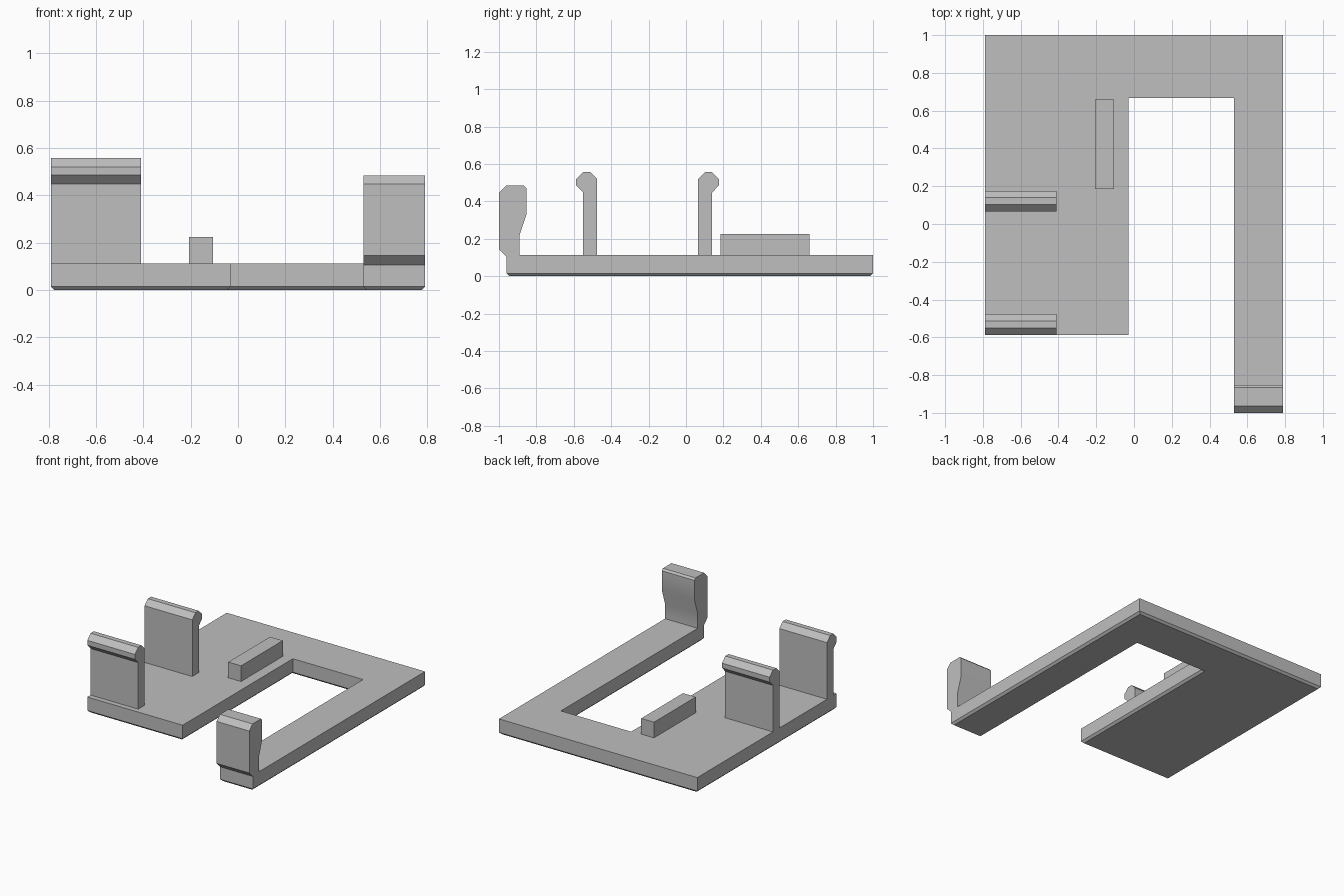
import bpy, bmesh, math
from mathutils import Vector

cube = bpy.data.objects.get("Cube")
if cube:
    bpy.data.objects.remove(cube, do_unlink=True)

grey = bpy.data.materials.new("light_grey")
grey.use_nodes = True
GREY = (0.52, 0.52, 0.52, 1)
grey.diffuse_color = GREY
grey.node_tree.nodes["Principled BSDF"].inputs["Base Color"].default_value = GREY


def extrude(name, points, direction, chamfer=0):
    """Extrude a closed 3D outline; optionally chamfer its starting rim."""
    bm = bmesh.new()
    base = bm.faces.new([bm.verts.new(p) for p in points])
    rim = list(base.edges)
    res = bmesh.ops.extrude_face_region(bm, geom=[base], use_keep_orig=True)
    top = [v for v in res["geom"] if isinstance(v, bmesh.types.BMVert)]
    bmesh.ops.translate(bm, verts=top, vec=Vector(direction))
    bmesh.ops.recalc_face_normals(bm, faces=bm.faces)
    if chamfer:
        bmesh.ops.bevel(bm, geom=rim, offset=chamfer, segments=1, affect='EDGES')
    mesh = bpy.data.meshes.new(name)
    bm.to_mesh(mesh)
    bm.free()
    mesh.materials.append(grey)
    obj = bpy.data.objects.new(name, mesh)
    bpy.context.collection.objects.link(obj)
    return obj


def side_profile(name, profile, x0, x1):
    return extrude(name, [(x0, y, z) for y, z in profile], (x1 - x0, 0, 0))


W = 0.79          # half width
T = 0.112         # plate thickness
ARM = 0.53        # inner edge of the long arm
PAD = -0.03       # inner edge of the wide pad

# U-shaped base plate with a chamfered underside
outline = [(-W, 1), (-W, -0.587), (PAD, -0.587), (PAD, 0.667),
           (ARM, 0.667), (ARM, -0.96), (W, -0.96), (W, 1)]
extrude("base_plate", [(x, y, 0) for x, y in outline], (0, 0, T), 0.015)

# Two upright clips with lips facing away from each other
clip = [(0, T), (0, 0.52), (0.037, 0.557), (0.074, 0.557),
        (0.111, 0.52), (0.111, 0.485), (0.074, 0.447), (0.074, T)]
for name, y, sign in (("front_clip", -0.476, -1), ("rear_clip", 0.065, 1)):
    side_profile(name, [(y + sign * a, z) for a, z in clip], -W, -0.41)

# Hook on the end of the long arm
hook = [(-0.96, T), (-0.96, 0.105), (-1, 0.145), (-1, 0.447), (-0.963, 0.484),
        (-0.866, 0.484), (-0.853, 0.471), (-0.853, 0.33), (-0.89, 0.22), (-0.89, T)]
hook_obj = side_profile("arm_hook", hook, ARM, W)
for o in bpy.context.selected_objects:
    o.select_set(False)
hook_obj.select_set(True)
bpy.context.view_layer.objects.active = hook_obj
bpy.ops.object.shade_smooth_by_angle(angle=math.radians(30))

# Small guide rail beside the opening
rail = [(0.184, T), (0.184, 0.225), (0.66, 0.225), (0.66, T)]
side_profile("guide_rail", rail, -0.207, -0.105)
